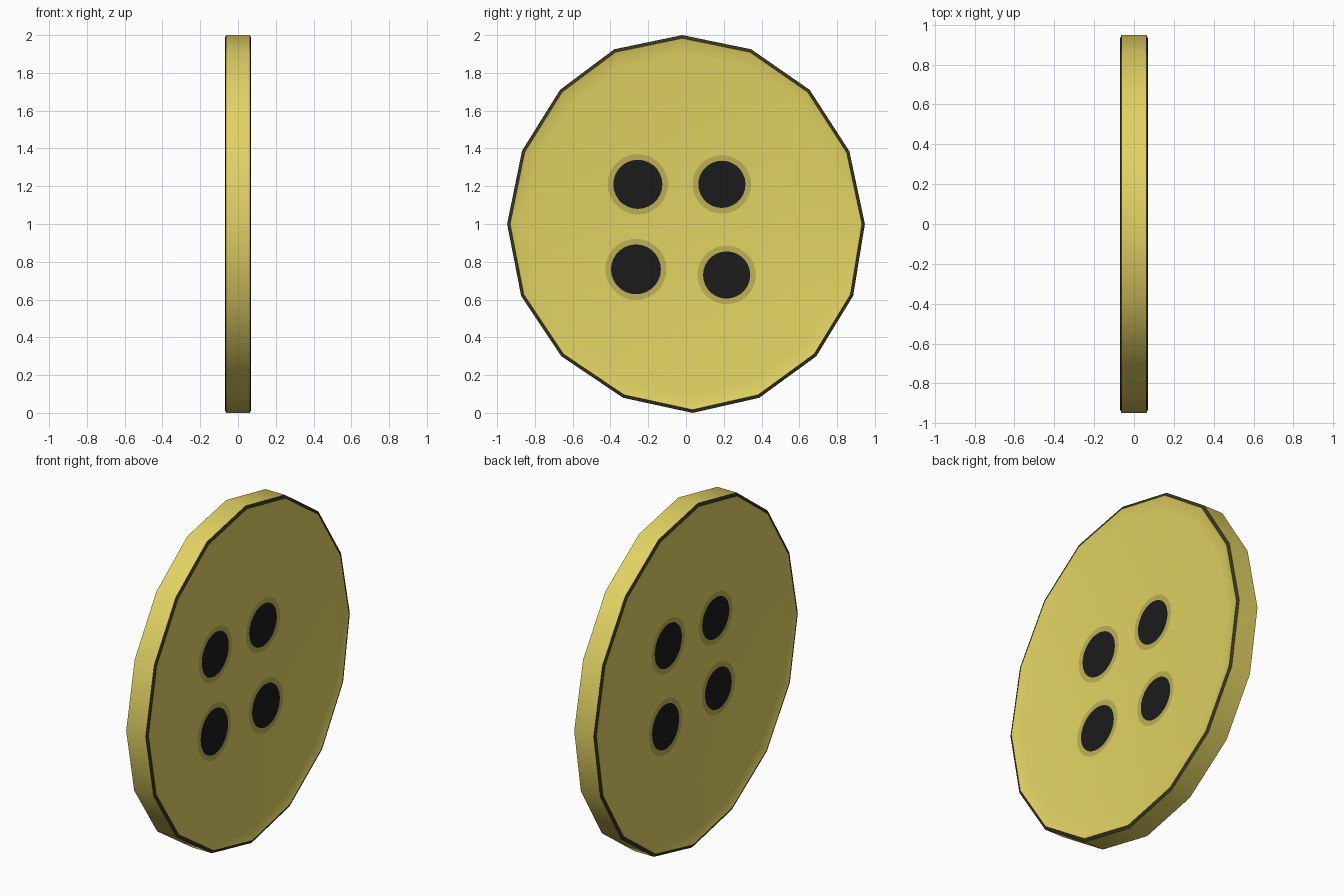
import bpy, bmesh, math

if "Cube" in bpy.data.objects:
    bpy.data.objects.remove(bpy.data.objects["Cube"])

def material(name, rgb):
    m = bpy.data.materials.new(name)
    m.diffuse_color = (*rgb, 1.0)
    m.use_nodes = True
    m.node_tree.nodes["Principled BSDF"].inputs["Base Color"].default_value = m.diffuse_color
    return m

YELLOW = material("mustard yellow", (0.76, 0.65, 0.125))
OLIVE = material("dull olive halo", (0.51, 0.44, 0.09))
BLACK = material("hole black", (0.011, 0.011, 0.011))
EDGE = material("dark edge", (0.04, 0.035, 0.013))

# slightly irregular sixteen-sided outline, (y, z - 1)
OUTLINE = [(-0.02, 1.0), (0.345, 0.925), (0.655, 0.71), (0.865, 0.385), (0.947, 0.0),
           (0.885, -0.38), (0.69, -0.70), (0.388, -0.92), (0.035, -1.0), (-0.333, -0.92),
           (-0.66, -0.70), (-0.873, -0.38), (-0.947, 0.0), (-0.868, 0.388),
           (-0.667, 0.71), (-0.38, 0.925)]
N = len(OUTLINE)
LIP = 0.955

def dish(s):
    """Half thickness of the dished face at relative radius s."""
    return 0.022 + 0.040 * (s / LIP) ** 2

def finish(bm, name, mats, recalc=True):
    if recalc:
        bmesh.ops.recalc_face_normals(bm, faces=bm.faces)
    me = bpy.data.meshes.new(name)
    bm.to_mesh(me)
    bm.free()
    for m in mats:
        me.materials.append(m)
    ob = bpy.data.objects.new(name, me)
    bpy.context.collection.objects.link(ob)
    bpy.ops.object.select_all(action='DESELECT')
    ob.select_set(True)
    bpy.context.view_layer.objects.active = ob
    bpy.ops.object.shade_smooth_by_angle(angle=math.radians(35))
    return ob

# button body: concave face, lip, dark chamfer and side, on both sides
half = [(s, dish(s)) for s in (0.1, 0.22, 0.34, 0.46, 0.58, 0.7, 0.82, 0.9, LIP)]
half += [(0.983, 0.07), (1.0, 0.063)]
profile = half + [(s, -x) for s, x in reversed(half)]
bm = bmesh.new()
rings = [[bm.verts.new((x, y * s, 1 + z * s)) for y, z in OUTLINE] for s, x in profile]
edge_bands = (len(half) - 2, len(half))
for k in range(len(rings) - 1):
    for i in range(N):
        j = (i + 1) % N
        f = bm.faces.new((rings[k][i], rings[k][j], rings[k + 1][j], rings[k + 1][i]))
        f.material_index = 1 if k in edge_bands else 0
for ring, side in ((rings[0], 1), (rings[-1], -1)):
    c = bm.verts.new((side * dish(0), 0, 1))
    for i in range(N):
        bm.faces.new((c, ring[i], ring[(i + 1) % N]))
finish(bm, "button_body", [YELLOW, EDGE])

# painted holes with a soft halo, laid on the dish
def painted_hole(name, side, cy, cz, radius, seg=28):
    bm = bmesh.new()
    def vert(r, a):
        y, z = cy + r * math.cos(a), cz + r * math.sin(a)
        s = math.hypot(y / 0.945, z - 1)
        return bm.verts.new((side * (dish(s) + 0.003), y, z))
    ang = [2 * math.pi * i / seg for i in range(seg)]
    c = vert(0, 0)
    inner = [vert(radius, a) for a in ang]
    outer = [vert(radius + 0.03, a) for a in ang]
    for i in range(seg):
        j = (i + 1) % seg
        bm.faces.new((c, inner[i], inner[j])[::side])
        f = bm.faces.new((inner[i], outer[i], outer[j], inner[j])[::side])
        f.material_index = 1
    finish(bm, name, [BLACK, OLIVE], recalc=False)

right_holes = [(-0.255, 1.21, 0.13), (0.19, 1.21, 0.125),
               (-0.265, 0.76, 0.132), (0.215, 0.73, 0.125)]
left_holes = [(-0.232, 1.237, 0.122), (0.208, 1.242, 0.13),
              (-0.257, 0.815, 0.12), (0.233, 0.776, 0.13)]
for label, side, holes in (("right", 1, right_holes), ("left", -1, left_holes)):
    for n, (y, z, r) in enumerate(holes):
        painted_hole(f"{label}_thread_hole_{n + 1}", side, y, z, r)
